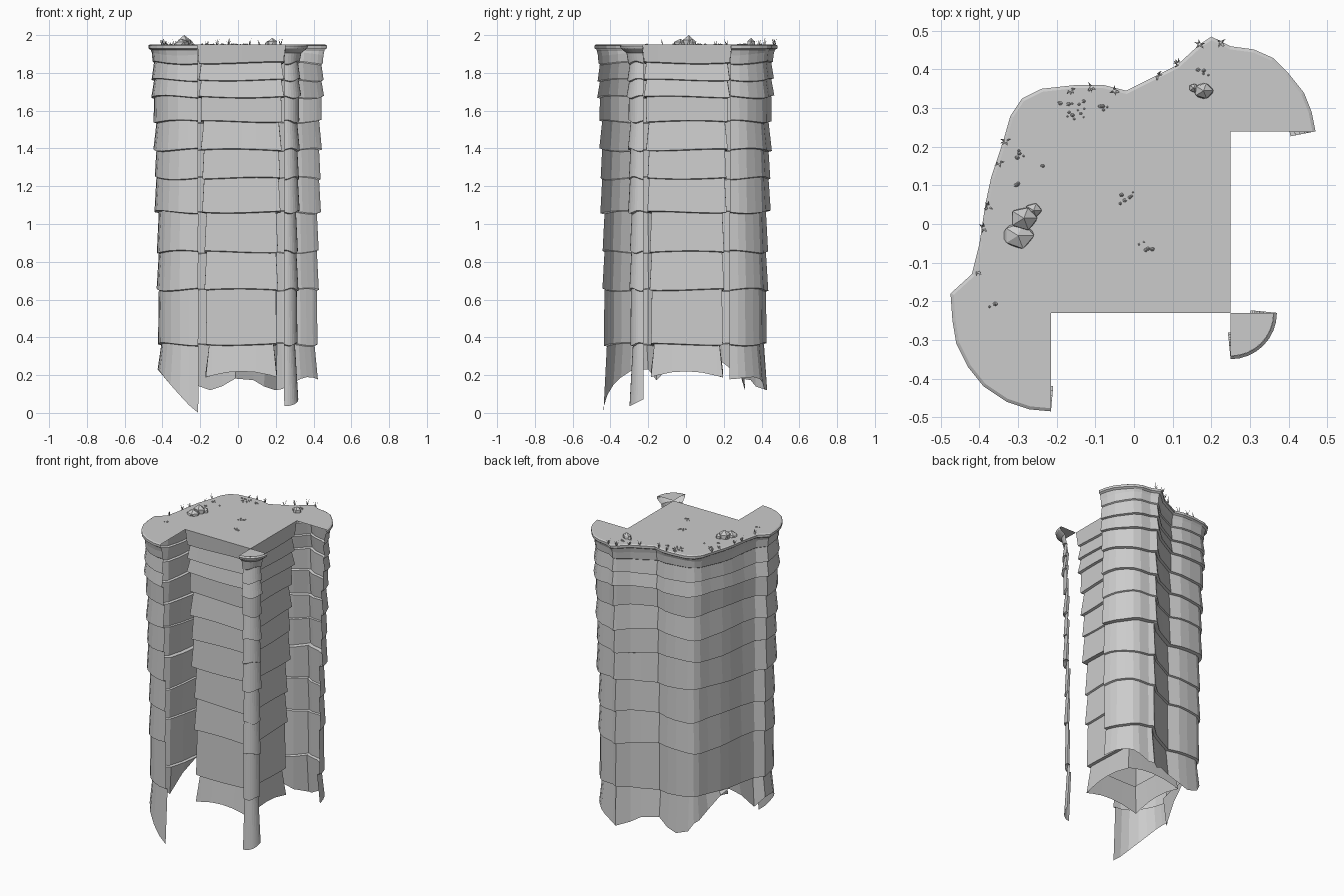
import bpy, bmesh, math, random
from mathutils import Vector, Matrix

random.seed(4)
if "Cube" in bpy.data.objects:
    bpy.data.objects.remove(bpy.data.objects["Cube"])

stone = bpy.data.materials.new("grey stone")
stone.use_nodes = True
GREY = (0.6, 0.6, 0.6, 1)
stone.diffuse_color = GREY
stone.node_tree.nodes["Principled BSDF"].inputs["Base Color"].default_value = GREY
TOP = 1.95


def finish(name, bm):
    mesh = bpy.data.meshes.new(name)
    bm.to_mesh(mesh)
    bm.free()
    mesh.materials.append(stone)
    obj = bpy.data.objects.new(name, mesh)
    bpy.context.collection.objects.link(obj)
    return obj


def normals(path, closed):
    """Outward mitred normals of a counterclockwise path."""
    n, out = len(path), []
    side = lambda a, b: Vector((b.y - a.y, a.x - b.x)).normalized()
    for i, p in enumerate(path):
        sides = []
        if closed or i > 0:
            sides.append(side(path[i - 1], p))
        if closed or i < n - 1:
            sides.append(side(p, path[(i + 1) % n]))
        m = sum(sides, Vector((0, 0))).normalized()
        out.append(m / max(0.6, m.dot(sides[0])))
    return out


def cliff(name, path, rows, bottoms, closed=False, wave=0.008):
    """Curtain of rock: each row is (height, inset); the last row follows the ragged bottom."""
    bm = bmesh.new()
    path = [Vector(p) for p in path]
    nor = normals(path, closed)
    grid = []
    for k, (z, inset) in enumerate(rows):
        ring = []
        for i, (p, m) in enumerate(zip(path, nor)):
            q = p - m * inset
            h = z if z > 1.9 else z + wave * math.sin(i * 0.7 + z * 9)
            if k == len(rows) - 1:
                h = bottoms(q.x, q.y)
            ring.append(bm.verts.new((q.x, q.y, h)))
        grid.append(ring)
    n = len(path)
    for a, b in zip(grid, grid[1:]):
        for i in range(n if closed else n - 1):
            j = (i + 1) % n
            bm.faces.new((a[i], b[i], b[j], a[j]))
    return finish(name, bm)


def strata(start, end):
    """Stacked rock bands leaning out toward their lower edges."""
    levels = [1.85, 1.76, 1.67, 1.54, 1.39, 1.24, 1.06, 0.85, 0.65, 0.36, 0.1]
    rows = []
    for k, (hi, lo) in enumerate(zip(levels, levels[1:])):
        base = start + (end - start) * k / 9
        lean = (0.006, 0.012, 0.004, 0.009)[k % 4]
        rows += [(hi, base + 0.006 - (k % 3) * 0.004), (lo + 0.004, base - lean)]
    return rows


# Plan of the rounded outer cliff, counterclockwise from the right
outer = [(0.47, 0.24), (0.46, 0.29), (0.44, 0.34), (0.4, 0.39), (0.36, 0.43), (0.31, 0.452),
         (0.25, 0.46), (0.2, 0.485), (0.17, 0.465), (0.11, 0.41), (0.06, 0.385), (-0.02, 0.345),
         (-0.08, 0.36), (-0.15, 0.36), (-0.24, 0.35), (-0.29, 0.325), (-0.32, 0.28), (-0.34, 0.21),
         (-0.37, 0.12), (-0.385, 0.05), (-0.4, -0.05), (-0.42, -0.13), (-0.475, -0.18),
         (-0.47, -0.25), (-0.46, -0.31), (-0.43, -0.37), (-0.39, -0.42), (-0.33, -0.46),
         (-0.27, -0.48), (-0.215, -0.485)]
core = [(-0.215, -0.23), (0.25, -0.23), (0.25, 0.24), (-0.215, 0.24)]


def outer_bottom(x, y):
    if y < -0.1:
        t = max(0, min(1, (x + 0.42) / 0.2))
        return 0.23 * (1 - t ** 0.9)
    if x < -0.25:
        return 0.2 + 0.17 * max(0, 1 - abs(y - 0.06) / 0.22)
    return 0.12 + 0.07 * math.sin(x * 9 - 1.8) ** 2


lip = [(TOP, 0.008), (1.945, 0), (1.93, 0), (1.922, 0.012), (1.9, 0.018), (1.855, 0.022)]
cliff("outer_cliff", outer, lip + strata(0.023, 0.06), outer_bottom)

# Straight core walls, subdivided along each side
ring = []
for a, b in zip(core, core[1:] + core[:1]):
    ring += [Vector(a).lerp(Vector(b), t / 6) for t in range(6)]
cliff("core_walls", ring, [(TOP, 0.0), (1.855, 0.008)] + strata(0.014, 0.056),
      lambda x, y: 0.22 - 0.9 * (min(abs(x - 0.02), abs(y))) ** 2, True, 0.005)

# Slim quarter-round pillar at the front corner
arc = [(0.25 + 0.12 * math.sin(a), -0.23 - 0.12 * math.cos(a))
       for a in [math.pi / 2 * i / 8 for i in range(9)]]
pillar_lip = [(TOP, 0.008), (1.943, 0), (1.93, 0.004), (1.905, 0.035), (1.855, 0.045)]
cliff("corner_pillar", arc, pillar_lip + strata(0.046, 0.063),
      lambda x, y: 0.03 + 0.5 * max(0, y + 0.31))


# Flat ground on top
def plate(name, points):
    bm = bmesh.new()
    bm.faces.new([bm.verts.new((x, y, TOP)) for x, y in points])
    return finish(name, bm)


inset = [Vector(p) - m * 0.008 for p, m in
         zip(outer, normals([Vector(p) for p in outer], False))]
plate("top_ground", [tuple(p) for p in inset] + core[:3])
plate("pillar_top", [(0.25 + (x - 0.25) * 0.93, -0.23 + (y + 0.23) * 0.93) for x, y in arc]
      + [(0.25, -0.23)])


# Boulders and pebbles
def rock(name, x, y, r, height):
    bm = bmesh.new()
    bmesh.ops.create_icosphere(bm, subdivisions=1, radius=1)
    for v in bm.verts:
        v.co *= random.uniform(0.88, 1.08)
    top = max(v.co.z for v in bm.verts)
    bm.transform(Matrix.Translation((x, y, TOP)) @
                 Matrix.Diagonal((r, r * 0.85, height / top, 1)))
    finish(name, bm)


for x, y, r, h in [(-0.285, 0.015, 0.04, 0.05), (-0.3, -0.03, 0.045, 0.03),
                   (-0.26, 0.035, 0.024, 0.03), (0.18, 0.345, 0.028, 0.035),
                   (0.155, 0.352, 0.015, 0.02)]:
    rock("boulder", x, y, r, h)
for x, y, count, spread in [(-0.15, 0.295, 12, 0.025), (-0.08, 0.295, 4, 0.012),
                            (-0.02, 0.065, 6, 0.018), (0.03, -0.07, 6, 0.025),
                            (-0.295, 0.18, 4, 0.01), (-0.24, 0.155, 2, 0.006),
                            (-0.305, 0.105, 3, 0.006), (-0.37, -0.215, 4, 0.012),
                            (0.18, 0.395, 5, 0.014), (-0.19, 0.31, 2, 0.005)]:
    for i in range(count):
        r = random.uniform(0.003, 0.007)
        rock("pebble", x + random.uniform(-spread, spread),
             y + random.uniform(-spread, spread), r, r)


# Grass tufts along the rim
def tuft(x, y):
    bm = bmesh.new()
    for i in range(5):
        a = random.uniform(0, 2 * math.pi)
        d = Vector((math.cos(a), math.sin(a), 0))
        s = Vector((-d.y, d.x, 0)) * 0.003
        p = Vector((x, y, TOP - 0.003)) + d * 0.003
        tip = p + d * 0.012 + Vector((0, 0, random.uniform(0.02, 0.038)))
        bm.faces.new([bm.verts.new(c) for c in (p - s, p + s, tip)])
    finish("grass_tuft", bm)


for x, y in [(0.225, 0.47), (0.17, 0.465), (0.115, 0.415), (0.06, 0.385), (-0.05, 0.345),
             (-0.11, 0.355), (-0.165, 0.348), (-0.333, 0.215), (-0.35, 0.16), (-0.377, 0.045),
             (-0.39, -0.01), (-0.405, -0.12)]:
    tuft(x, y)
